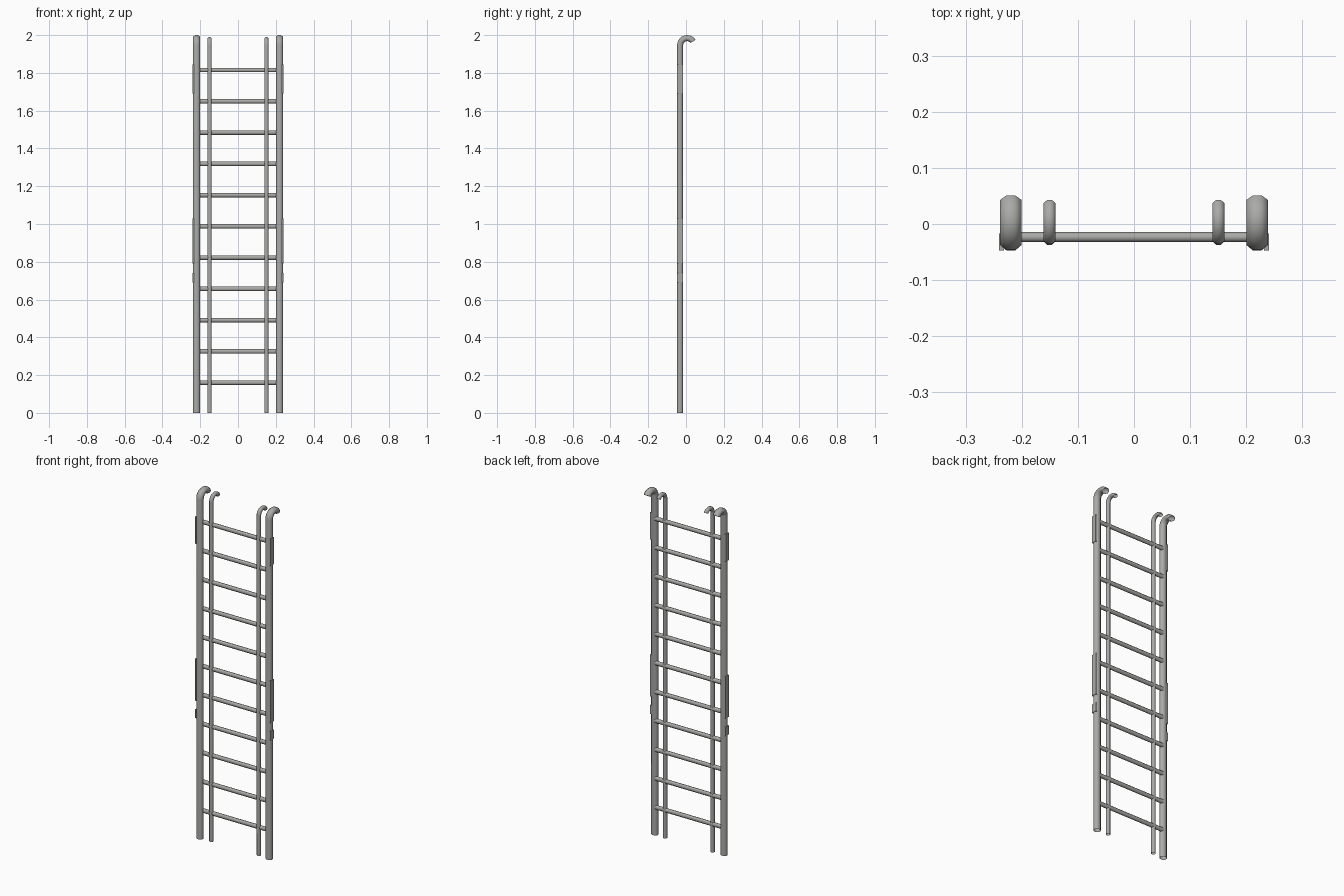
import bpy, bmesh, math
from mathutils import Vector

cube = bpy.data.objects.get("Cube")
if cube:
    bpy.data.objects.remove(cube, do_unlink=True)

steel = bpy.data.materials.new("grey steel")
steel.use_nodes = True
grey = (0.40, 0.40, 0.39, 1.0)
steel.diffuse_color = grey
steel.node_tree.nodes["Principled BSDF"].inputs["Base Color"].default_value = grey


def finish(name, bm, smooth=True):
    bmesh.ops.recalc_face_normals(bm, faces=bm.faces)
    mesh = bpy.data.meshes.new(name)
    bm.to_mesh(mesh)
    bm.free()
    mesh.materials.append(steel)
    obj = bpy.data.objects.new(name, mesh)
    bpy.context.collection.objects.link(obj)
    if smooth:
        bpy.ops.object.select_all(action='DESELECT')
        obj.select_set(True)
        bpy.context.view_layer.objects.active = obj
        bpy.ops.object.shade_smooth_by_angle(angle=math.radians(60))
    return obj


def sweep(name, rings):
    """Skin a list of rings into an open-ended tube."""
    bm = bmesh.new()
    loops = [[bm.verts.new(p) for p in ring] for ring in rings]
    for a, b in zip(loops, loops[1:]):
        n = len(a)
        for i in range(n):
            bm.faces.new((a[i], a[(i + 1) % n], b[(i + 1) % n], b[i]))
    return finish(name, bm)


def octagon(centre, u, v, ru, rv):
    """Eight-sided section whose flats face along u and v."""
    k = 1 / math.cos(math.pi / 8)
    angles = [math.pi / 8 + i * math.pi / 4 for i in range(8)]
    return [centre + u * (ru * k * math.cos(a)) + v * (rv * k * math.sin(a))
            for a in angles]


X, Y, Z = Vector((1, 0, 0)), Vector((0, 1, 0)), Vector((0, 0, 1))


def hooked_rail(name, x, y, rx, ry, bend):
    """Upright tube that curls over towards the back at the top."""
    rings = [octagon(Vector((x, y, 0)), X, Y, rx, ry)]
    steps = 10
    for i in range(steps + 1):
        a = math.radians(180 - 148 * i / steps)
        out = Y * math.cos(a) + Z * math.sin(a)
        centre = Vector((x, y + bend, 1.947)) + out * bend
        rings.append(octagon(centre, X, -out, rx, ry))
    sweep(name, rings)


def plate(name, side, depth, z0, z1):
    """Thin fitting on the outer face of a main rail."""
    bm = bmesh.new()
    bmesh.ops.create_cube(bm, size=1)
    for v in bm.verts:
        v.co = Vector((side * (0.232 + (v.co.x + 0.5) * (depth - 0.232)),
                       -0.032 + v.co.y * 0.030,
                       z0 + (v.co.z + 0.5) * (z1 - z0)))
    finish(name, bm, smooth=False)


# Rails and side fittings, mirrored left and right
for side, label in ((1, "left"), (-1, "right")):
    hooked_rail(label + "_main_rail", side * 0.2195, -0.031, 0.019, 0.016, 0.037)
    hooked_rail(label + "_inner_rail", side * 0.1505, -0.026, 0.011, 0.011, 0.032)
    plate(label + "_upper_plate", side, 0.2405, 1.69, 1.845)
    plate(label + "_middle_plate", side, 0.2400, 0.79, 1.03)
    plate(label + "_lower_plate", side, 0.2400, 0.69, 0.74)

# Rungs
for i in range(11):
    z = 0.16 + i * 0.1655
    sweep("rung_%d" % (i + 1),
          [octagon(Vector((x, -0.0235, z)), Y, Z, 0.009, 0.0115)
           for x in (-0.21, 0.21)])
